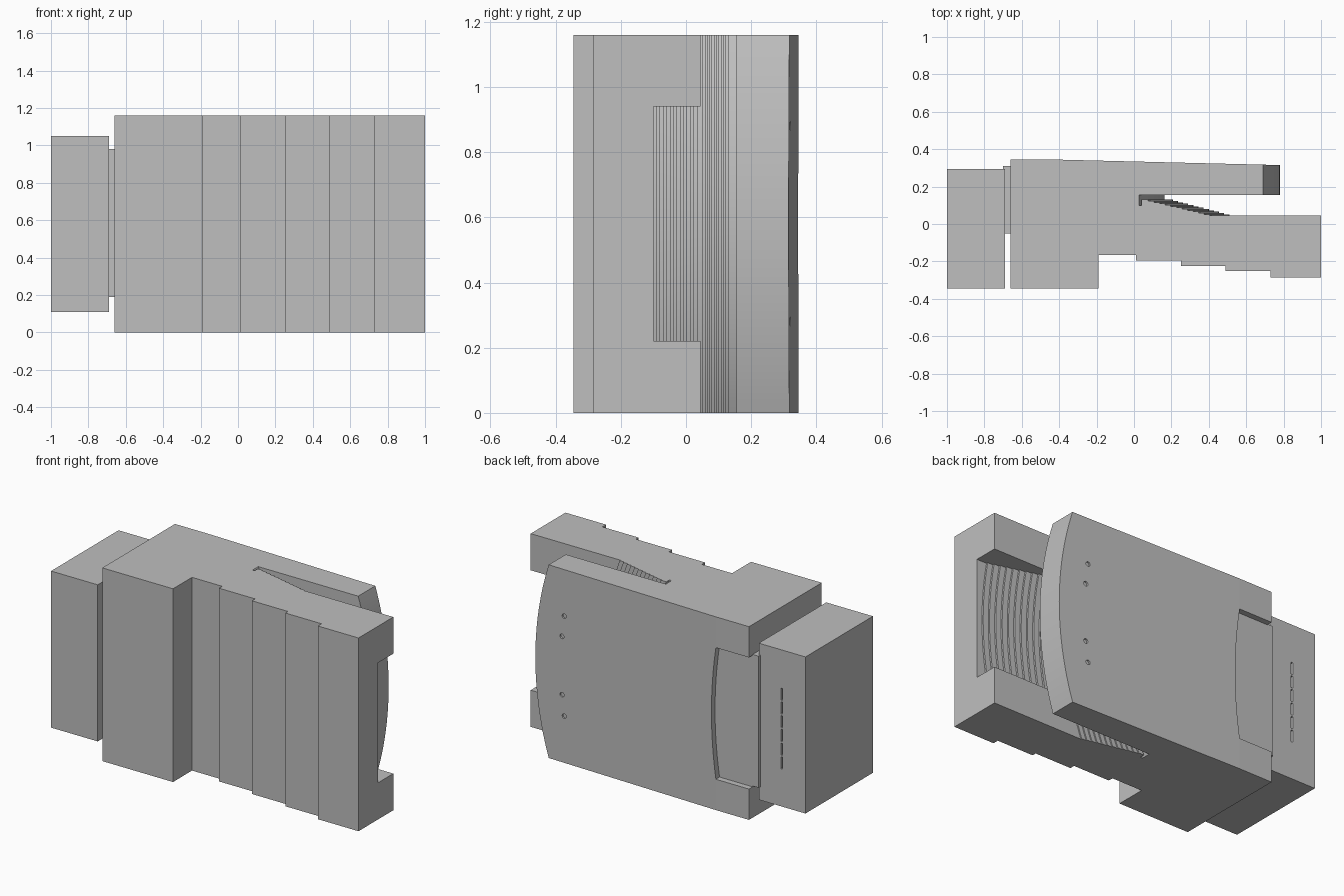
import bpy, bmesh, math
from mathutils import Matrix

if "Cube" in bpy.data.objects:
    bpy.data.objects.remove(bpy.data.objects["Cube"])

H, MID = 1.16, 0.58          # body height and its mid level
CX = -1.13                   # common centre of the concentric arcs
R_WALL, R_STEP, R_SLAB = 1.306, 1.64, 1.91

grey = bpy.data.materials.new("plain_grey")
grey.diffuse_color = (0.52, 0.52, 0.52, 1)
grey.use_nodes = True
grey.node_tree.nodes["Principled BSDF"].inputs["Base Color"].default_value = grey.diffuse_color


def prism(bm, pts, axis, a, b):
    """Extrude a 2D outline along z (points x,y) or y (points x,z); b may depend on x."""
    top = b if callable(b) else (lambda x: b)
    def put(p, h):
        return (p[0], p[1], h) if axis == 'z' else (p[0], h, p[1])
    lo = [bm.verts.new(put(p, a)) for p in pts]
    hi = [bm.verts.new(put(p, top(p[0]))) for p in pts]
    faces = [bm.faces.new(lo), bm.faces.new(hi)]
    n = len(pts)
    for i in range(n):
        j = (i + 1) % n
        faces.append(bm.faces.new((lo[i], lo[j], hi[j], hi[i])))
    bmesh.ops.recalc_face_normals(bm, faces=faces)


def box(bm, x0, x1, y0, y1, z0, z1):
    prism(bm, [(x0, y0), (x1, y0), (x1, y1), (x0, y1)], 'z', z0, z1)


def arc(r, z0=0.0, z1=H, n=32):
    out = []
    for i in range(n + 1):
        z = z0 + (z1 - z0) * i / n
        out.append((CX + math.sqrt(r * r - (z - MID) ** 2), z))
    return out


def sector(r, x_back, z0=0.0, z1=H):
    return [(x_back, z0)] + arc(r, z0, z1) + [(x_back, z1)]


def finish(name, bm, helper=False):
    me = bpy.data.meshes.new(name)
    bm.to_mesh(me)
    bm.free()
    ob = bpy.data.objects.new(name, me)
    bpy.context.collection.objects.link(ob)
    if helper:
        ob.hide_render = True
        ob.hide_viewport = True
        return ob
    me.materials.append(grey)
    bpy.ops.object.select_all(action='DESELECT')
    ob.select_set(True)
    bpy.context.view_layer.objects.active = ob
    bpy.ops.object.shade_smooth_by_angle(angle=math.radians(20))
    return ob


def cut(ob, cutter):
    m = ob.modifiers.new("cut", 'BOOLEAN')
    m.operation, m.solver, m.object = 'DIFFERENCE', 'EXACT', cutter


# Base with the stepped front
bm = bmesh.new()
front = [(-0.66, -0.345), (-0.19, -0.345)]
xs, ys = [-0.19, 0.01, 0.25, 0.49, 0.73, 1.0], [-0.165, -0.195, -0.225, -0.25, -0.285]
for i, y in enumerate(ys):
    front += [(xs[i], y), (xs[i + 1], y)]
prism(bm, front + [(1.0, -0.10), (-0.66, -0.10)], 'z', 0, H)
finish("stepped_base", bm)

# Body core and the two side rails around the recess
bm = bmesh.new()
prism(bm, [(-0.66, 0), (1, 0), (1, 0.22), (0.4, 0.22), (0.4, 0.94), (1, 0.94), (1, H), (-0.66, H)],
      'y', -0.10, 0.045)
prism(bm, sector(R_WALL - 0.013, -0.66), 'y', 0.045, 0.155)
finish("body_core", bm)

# Lower curved steps inside the recess
bm = bmesh.new()
N = 14
for k in range(N):
    top = -0.10 + 0.145 * (k + 1) / N
    r = R_STEP + 0.035 * (N - 1 - k)
    prism(bm, sector(r, 0.4, 0.22, 0.94), 'y', -0.10, top)
finish("lower_steps", bm)

# Upper full-width curved steps, with a narrow groove behind the last ones
bm = bmesh.new()
N = 12
for k in range(N):
    top = 0.045 + 0.085 * (k + 1) / N
    r = R_STEP - 0.0275 * k
    prism(bm, sector(r, -0.3), 'y', 0.045, min(top, 0.10))
    if top > 0.10:
        prism(bm, arc(R_WALL) + arc(r)[::-1], 'y', 0.10, top)
finish("upper_steps", bm)

# Overhanging slab with rounded end
bm = bmesh.new()
prism(bm, sector(R_SLAB, -0.66), 'y', 0.155, 0.31)
finish("overhang_slab", bm)

# Sloping back cover, with a bowed edge at the shallow recess
bm = bmesh.new()
bow = [(-0.44 + 0.03 * (1 - ((z - MID) / 0.395) ** 2), z)
       for z in (0.975 - 0.79 * i / 16 for i in range(17))]
prism(bm, sector(R_SLAB, -0.44) + bow, 'y', 0.31, lambda x: 0.345 - 0.0246 * (x + 0.44))
cover = finish("back_cover", bm)

# Pin holes in the cover
bm = bmesh.new()
for x, z in ((0.585, 0.88), (0.60, 0.755), (0.60, 0.405), (0.585, 0.28)):
    mat = Matrix.Translation((x, 0.33, z)) @ Matrix.Rotation(math.pi / 2, 4, 'X')
    bmesh.ops.create_cone(bm, cap_ends=True, segments=16, radius1=0.014, radius2=0.014,
                          depth=0.08, matrix=mat)
cut(cover, finish("hole_cutter", bm, True))

# Cover ends on both sides of the shallow recess
bm = bmesh.new()
for z0, z1 in ((0, 0.185), (0.975, H)):
    box(bm, -0.66, -0.44, 0.31, 0.345, z0, z1)
finish("recess_sides", bm)

# Tongue joining the body to the end block
bm = bmesh.new()
box(bm, -0.70, -0.65, -0.05, 0.31, 0.19, 0.98)
finish("joining_tongue", bm)

# End block with a row of slits
bm = bmesh.new()
box(bm, -1.0, -0.69, -0.345, 0.295, 0.11, 1.05)
block = finish("end_block", bm)
bm = bmesh.new()
for i in range(6):
    z = 0.335 + i * 0.0825
    box(bm, -0.848, -0.836, 0.27, 0.32, z, z + 0.072)
cut(block, finish("slit_cutter", bm, True))
